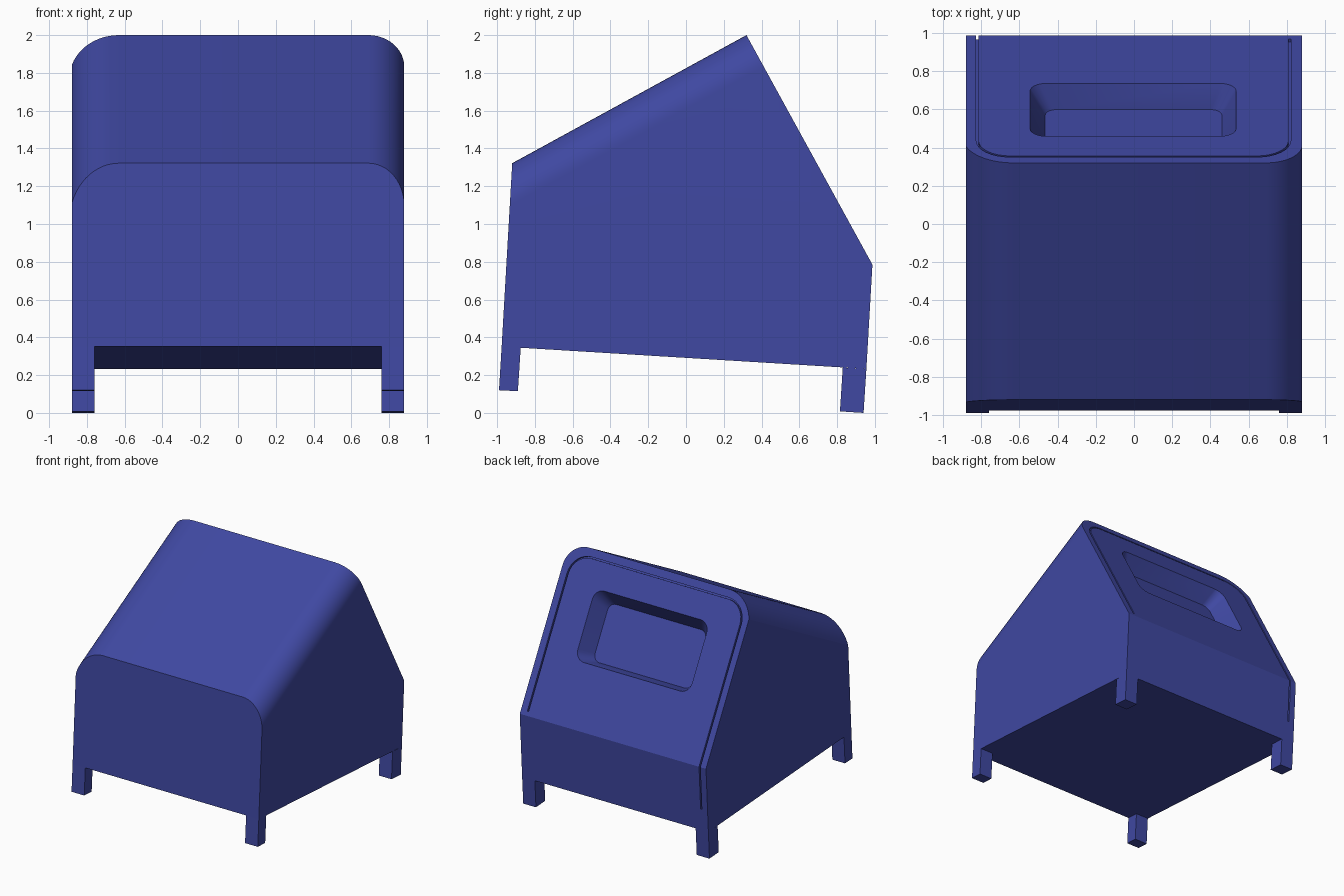
import bpy, bmesh, math
from mathutils import Vector

if "Cube" in bpy.data.objects:
    bpy.data.objects.remove(bpy.data.objects["Cube"])

HW = 0.88                                    # half width
FRONT_TOP, RIDGE = Vector((0, -0.92, 1.322)), Vector((0, 0.32, 2.0))
BACK_EDGE = Vector((0, 0.987, 0.785))
BACK_LOW, FRONT_LOW = Vector((0, 0.955, 0.233)), Vector((0, -0.976, 0.351))
X = Vector((1, 0, 0))

paint = bpy.data.materials.new("blue_paint")
paint.diffuse_color = (0.05, 0.065, 0.36, 1)
paint.use_nodes = True
paint.node_tree.nodes["Principled BSDF"].inputs["Base Color"].default_value = paint.diffuse_color


def make(name, verts, faces):
    bm = bmesh.new()
    vs = [bm.verts.new(v) for v in verts]
    for f in faces:
        bm.faces.new([vs[i] for i in f])
    bmesh.ops.recalc_face_normals(bm, faces=bm.faces)
    me = bpy.data.meshes.new(name)
    bm.to_mesh(me)
    bm.free()
    ob = bpy.data.objects.new(name, me)
    bpy.context.collection.objects.link(ob)
    me.materials.append(paint)
    return ob


def loft(name, rings):
    """Closed solid through rings of equal length."""
    n = len(rings[0])
    faces = [list(range(n)), list(range(n * (len(rings) - 1), n * len(rings)))]
    for r in range(len(rings) - 1):
        for i in range(n):
            j = (i + 1) % n
            faces.append([r * n + i, r * n + j, (r + 1) * n + j, (r + 1) * n + i])
    return make(name, [v for ring in rings for v in ring], faces)


def arc(cx, cy, r, a0, a1, n=12):
    return [(cx + r * math.cos(math.radians(a0 + (a1 - a0) * i / n)),
             cy + r * math.sin(math.radians(a0 + (a1 - a0) * i / n))) for i in range(n + 1)]


# Housing: rounded section (x, depth below the roof) run along the sloping roof
slope_n = (BACK_EDGE - RIDGE).normalized()
front_dir = (FRONT_LOW - FRONT_TOP).normalized()
front_dir /= front_dir.dot(slope_n)
section = arc(-0.63, 0.263, 0.263, 198, 270) + arc(HW - 0.19, 0.19, 0.19, 270, 360)
section[0] = (-HW, section[0][1])
n = len(section)
verts = [FRONT_TOP + X * x + front_dir * t for x, t in section]
verts += [RIDGE + X * x + slope_n * t for x, t in section]
verts += [p + X * s * HW for p in (BACK_EDGE, BACK_LOW, FRONT_LOW) for s in (-1, 1)]
b = 2 * n                                    # lower corners: left even, right odd
faces = [[i, i + 1, n + i + 1, n + i] for i in range(n - 1)]
faces += [list(range(n)) + [b + 5, b + 4],
          list(range(n, 2 * n)) + [b + 1, b],
          [b, b + 1, b + 3, b + 2], [b + 2, b + 3, b + 5, b + 4],
          [0, n, b, b + 2, b + 4], [n - 1, 2 * n - 1, b + 1, b + 3, b + 5]]
housing = make("housing", verts, faces)


def frame(origin, v_dir):
    """Map (x, distance down the face, height off it) to 3D."""
    v = v_dir.normalized()
    nrm = v.cross(X)
    if nrm.y < 0:
        nrm = -nrm
    return lambda x, d, h: origin + X * x + v * d + nrm * h


back = frame(RIDGE, BACK_EDGE - RIDGE)
lower_back = frame(BACK_EDGE, BACK_LOW - BACK_EDGE)


def cut(cutter):
    m = housing.modifiers.new("cut", 'BOOLEAN')
    m.operation, m.object, m.solver = 'DIFFERENCE', cutter, 'EXACT'
    bpy.context.view_layer.objects.active = housing
    bpy.ops.object.modifier_apply(modifier=m.name)
    bpy.data.objects.remove(cutter)


def round_rect(x0, x1, v0, v1, r):
    return (arc(x1 - r, v1 - r, r, 0, 90, 6) + arc(x0 + r, v1 - r, r, 90, 180, 6)
            + arc(x0 + r, v0 + r, r, 180, 270, 6) + arc(x1 - r, v0 + r, r, 270, 360, 6))


def groove(place, path, w=0.006, depth=0.02):
    rings = []
    for i, p in enumerate(path):
        a, c = Vector(path[max(i - 1, 0)]), Vector(path[min(i + 1, len(path) - 1)])
        t = (c - a).normalized()
        s = Vector((-t.y, t.x)) * w
        q = Vector(p)
        rings.append([place(*(q + s), 0.02), place(*(q - s), 0.02),
                      place(*(q - s), -depth), place(*(q + s), -depth)])
    return loft("groove_cutter", rings)


# Tapered handle recess in the back panel
outer = round_rect(-0.545, 0.535, 0.29, 0.865, 0.085)
inner = round_rect(-0.465, 0.46, 0.365, 0.835, 0.06)
cut(loft("recess_cutter", [[back(*p, 0.05) for p in outer], [back(*p, 0) for p in outer],
                           [back(*p, -0.14) for p in inner]]))

# Panel seam, running on down the left of the lower back
seam = ([(-0.82, 1.40)] + arc(-0.65, 0.24, 0.17, 180, 270, 8)
        + arc(0.645, 0.24, 0.17, 270, 360, 8) + [(0.815, 1.35)])
cut(groove(back, seam))
cut(groove(lower_back, [(-0.82, -0.01), (-0.82, 0.37)]))

# Four corner legs
LEGS = {"front_leg": [FRONT_LOW.yz, (-0.99, 0.12), (-0.89, 0.115), (-0.875, 0.345)],
        "back_leg": [(0.83, 0.24), BACK_LOW.yz, (0.94, 0.0), (0.815, 0.008)]}
for name, prof in LEGS.items():
    for side, s in (("left", -1), ("right", 1)):
        loft(f"{name}_{side}", [[(s * x, y, z) for y, z in prof] for x in (0.76, HW)])

# Smooth only the rounded roof and recess corners
bpy.ops.object.select_all(action='DESELECT')
housing.select_set(True)
bpy.context.view_layer.objects.active = housing
bpy.ops.object.shade_smooth_by_angle(angle=math.radians(16))
